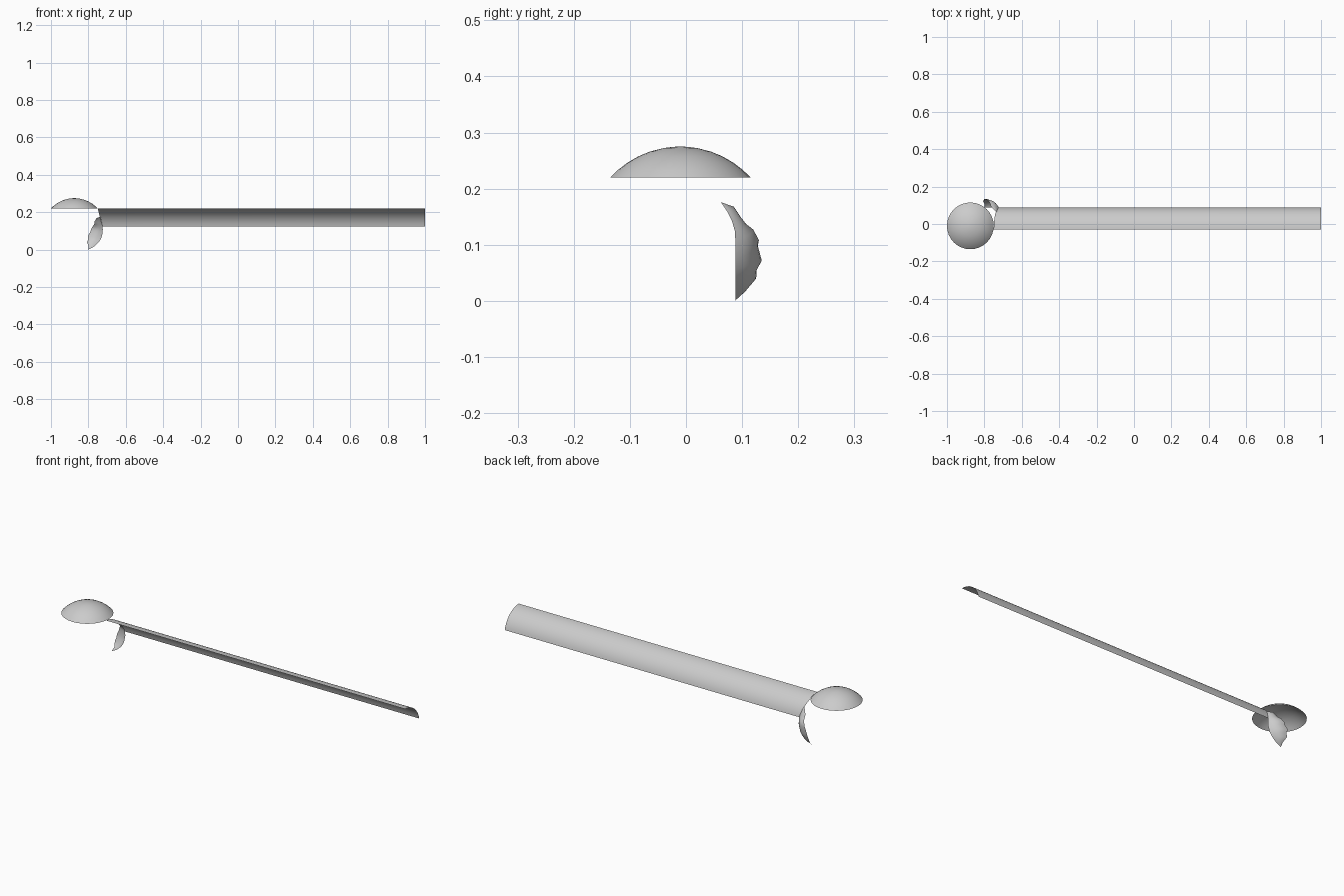
import bpy, math
from mathutils import Vector

if "Cube" in bpy.data.objects:
    bpy.data.objects.remove(bpy.data.objects["Cube"])


def make_object(name, verts, faces):
    mesh = bpy.data.meshes.new(name)
    mesh.from_pydata(verts, [], faces)
    mesh.update()
    for p in mesh.polygons:
        p.use_smooth = True
    obj = bpy.data.objects.new(name, mesh)
    bpy.context.collection.objects.link(obj)
    return obj


def grid_faces(rows, cols, closed=False):
    """Quads joining rows of equal length, rows stored one after another."""
    out = []
    for r in range(rows - 1):
        for c in range(cols if closed else cols - 1):
            d = (c + 1) % cols
            out.append((r * cols + c, r * cols + d,
                        (r + 1) * cols + d, (r + 1) * cols + c))
    return out


# Domed cap: shallow open spherical shell
SEG = 32
rim, height = 0.125, 0.055
R = (rim ** 2 + height ** 2) / (2 * height)
verts = []
rings = [0.125, 0.112, 0.095, 0.075, 0.055, 0.03, 0.012]
for r in rings:
    z = 0.275 - R + math.sqrt(R * R - r * r)
    for s in range(SEG):
        a = 2 * math.pi * s / SEG
        verts.append((-0.875 + r * math.cos(a), -0.01 + r * math.sin(a), z))
faces = grid_faces(len(rings), SEG, True)
verts.append((-0.875, -0.01, 0.275))
top = (len(rings) - 1) * SEG
faces += [(top + s, top + (s + 1) % SEG, len(verts) - 1) for s in range(SEG)]
make_object("domed_cap", verts, faces)

# Long curved strip: quarter-tube sheet with a bowed left end
ARC = 12
near, far = [], []
for i in range(ARC + 1):
    a = math.radians(90 - 78 * i / ARC)
    y, z = -0.03 + 0.12 * math.cos(a), 0.10 + 0.12 * math.sin(a)
    x = -0.75 + 0.026 * (i / ARC) ** 2
    near.append((x, y, z))
    far.append((1.0, y, z))
make_object("long_curved_strip", near + far,
            [f[::-1] for f in grid_faces(2, ARC + 1)])

# Hanging shard: curved sheet from a smooth inner edge to a ragged outer edge
inner = [(-.735, .062, .176), (-.731, .073, .160), (-.727, .082, .142),
         (-.724, .087, .125), (-.723, .088, .108), (-.724, .088, .092),
         (-.727, .088, .075), (-.733, .088, .058), (-.743, .088, .042),
         (-.757, .088, .027), (-.775, .088, .013), (-.800, .088, .000)]
outer = [(-.737, .064, .175), (-.757, .085, .168), (-.767, .097, .150),
         (-.768, .107, .137), (-.775, .120, .127), (-.786, .130, .108),
         (-.788, .128, .098), (-.803, .135, .072), (-.801, .126, .055),
         (-.808, .125, .040), (-.798, .105, .016), (-.801, .089, .002)]
STEPS = 6
verts = []
for k in range(STEPS + 1):
    t = k / STEPS
    for a, b in zip(inner, outer):
        a, b = Vector(a), Vector(b)
        span = b - a
        bulge = Vector((span.y, -span.x, 0)) * 0.16 * 4 * t * (1 - t)
        verts.append(a + span * t + bulge)
make_object("hanging_shard", verts, grid_faces(STEPS + 1, len(inner)))
